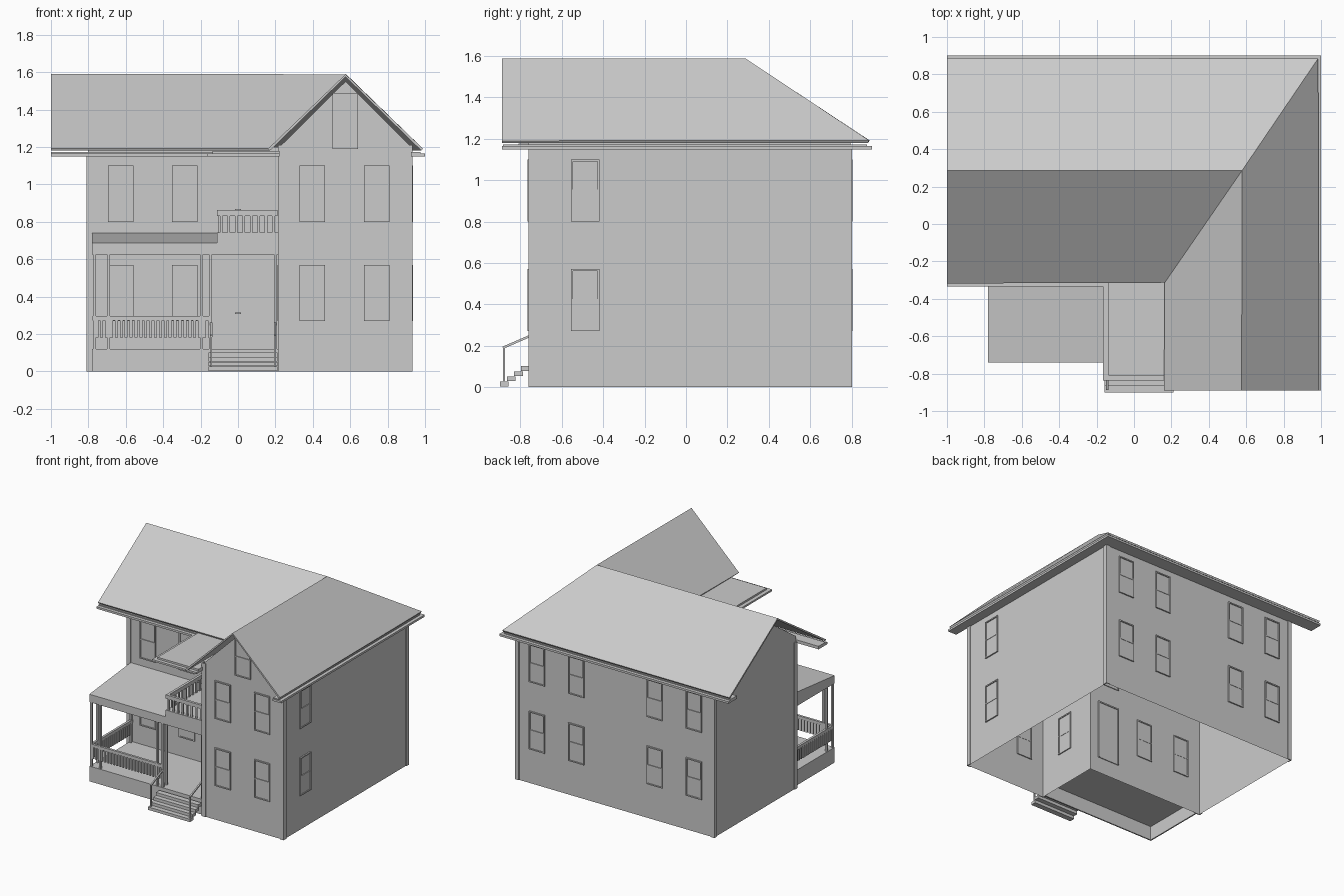
import bpy, bmesh
from mathutils import Matrix, Vector

if "Cube" in bpy.data.objects:
    bpy.data.objects.remove(bpy.data.objects["Cube"])


def mesh_object(name, verts, faces):
    me = bpy.data.meshes.new(name)
    me.from_pydata(verts, [], faces)
    ob = bpy.data.objects.new(name, me)
    bpy.context.collection.objects.link(ob)
    return ob


def boxes(name, items):
    """One object from boxes given as (x0, x1, y0, y1, z0, z1)."""
    bm = bmesh.new()
    for x0, x1, y0, y1, z0, z1 in items:
        m = Matrix.Translation(((x0 + x1) / 2, (y0 + y1) / 2, (z0 + z1) / 2))
        m = m @ Matrix.Diagonal((abs(x1 - x0), abs(y1 - y0), abs(z1 - z0), 1))
        bmesh.ops.create_cube(bm, size=1, matrix=m)
    me = bpy.data.meshes.new(name)
    bm.to_mesh(me)
    bm.free()
    ob = bpy.data.objects.new(name, me)
    bpy.context.collection.objects.link(ob)
    return ob


def beam(name, a, b, t):
    """Square bar between two points."""
    a, b = Vector(a), Vector(b)
    d = b - a
    ob = boxes(name, [(-t / 2, t / 2, -t / 2, t / 2, 0, d.length)])
    ob.matrix_world = Matrix.Translation(a) @ d.to_track_quat('Z', 'Y').to_matrix().to_4x4()
    return ob


def window(axis, plane, out, c, z0, w=0.136, h=0.30):
    """Double-hung window lying along an axis in a wall plane."""
    f = 0.009
    l, r, z1, zm = c - w / 2, c + w / 2, z0 + h, z0 + h / 2
    parts = [(l, l + f, -.008, .01, z0, z1), (r - f, r, -.008, .01, z0, z1),
             (l, r, -.008, .01, z0, z0 + f), (l, r, -.008, .01, z1 - f, z1),
             (l, r, -.004, .008, zm - f / 2, zm + f / 2),
             (l + f, r - f, -.002, .002, zm, z1 - f),
             (l + f, r - f, -.002, .005, z0 + f, zm)]
    res = []
    for a0, a1, d0, d1, b0, b1 in parts:
        p0, p1 = plane + out * d0, plane + out * d1
        res.append((a0, a1, p0, p1, b0, b1) if axis == 'x' else (p0, p1, a0, a1, b0, b1))
    boxes("window", res)


# Wall shell: L-shaped footprint, open below, with gables
XL, XW, XR = -0.803, 0.222, 0.925
YF, YM, YB = -0.755, -0.225, 0.795
foot = [(XL, YM), (XW, YM), (XW, YF), (XR, YF), (XR, YB), (XL, YB)]
n = len(foot)
verts = [(x, y, z) for z in (0, 1.2) for x, y in foot]
faces = [(i, (i + 1) % n, (i + 1) % n + n, i + n) for i in range(n)]
verts += [(0.575, YF, 1.55), (XL, 0.285, 1.55)]
faces += [(8, 9, 12), (11, 6, 13)]
mesh_object("walls", verts, faces)

# Corner boards
b, t = 0.033, 0.007
boards = []
for x, y, sx, sy, top in [(XL, YM, 1, 1, 1.16), (XW, YF, 1, 1, 1.21), (XR, YF, -1, 1, 1.21),
                          (XR, YB, -1, -1, 1.16), (XL, YB, 1, -1, 1.16)]:
    xo, yo = x - sx * t, y - sy * t
    boards += [(xo, xo + sx * b, yo, y, 0, top), (xo, x, yo, yo + sy * b, 0, top)]
boxes("corner_boards", boards)

# Roof: main ridge meeting the front wing, hip and valley on the diagonal
E, P = 1.18, 1.575
roof = mesh_object("roof", [
    (-1, .285, P), (.575, .285, P), (.575, -.89, P), (-1, .88, E), (.98, .88, E),
    (.98, -.89, E), (.17, -.89, E), (.17, -.31, E), (-1, -.31, E)],
    [(0, 3, 4, 1), (1, 4, 5, 2), (2, 6, 7, 1), (0, 1, 7, 8)])
sol = roof.modifiers.new("thickness", 'SOLIDIFY')
sol.thickness = 0.014
sol.offset = -1

# Eaves and gutters
boxes("eaves", [
    (-1, 1, YB, .9, 1.148, 1.164), (XR, 1, -.89, YB, 1.148, 1.164),
    (-1, XW, -.335, YM, 1.148, 1.164),
    (-1, .975, YB, .875, 1.164, 1.172), (XR, .975, -.885, YB, 1.164, 1.172),
    (-1, .17, -.31, YM, 1.164, 1.172)])

# Flat roof over the balcony
boxes("balcony_roof", [(-.135, XW, -.81, YM, 1.164, 1.178), (-.165, XW, -.838, YM, 1.15, 1.164)])

# Windows
for c in (-.628, -.285, .398, .742):
    for z in (.27, .80):
        window('x', YB, 1, c, z)
        window('x', YF if c > .2 else YM, -1, c, z)
window('x', YF, -1, .573, 1.188)
for z in (.27, .80):
    window('y', XR, 1, -.487, z)
window('y', XW, -1, -.51, .27)

# Doors with knobs
for z0, z1, kz in ((.125, .58, .31), (.745, 1.12, .865)):
    boxes("door", [(-.03, .14, YM - .002, YM + .006, z0, z1),
                   (-.04, -.03, YM - .002, YM + .012, z0, z1),
                   (.14, .15, YM - .002, YM + .012, z0, z1),
                   (-.04, .15, YM - .002, YM + .012, z1, z1 + .01),
                   (-.015, .015, YM - .014, YM - .002, kz - .004, kz + .004)])

# Porch base: open below, skirt and floor
boxes("porch_floor", [(-.78, XW, -.74, YM, .11, .12)])
boxes("porch_skirt", [(-.78, XW, -.74, -.73, 0, .11), (-.78, -.77, -.73, YM, 0, .11)])

# Porch posts and header beam
s = .008
boxes("porch_posts", [(x - s, x + s, y - s, y + s, .12, .63) for x, y in [
    (-.768, -.728), (-.692, -.728), (-.768, -.655), (-.194, -.728),
    (-.147, -.728), (-.147, -.68), (.2, -.728), (-.768, -.24)]])
boxes("porch_header", [(-.78, XW, -.74, -.715, .625, .67), (-.78, -.755, -.715, YM, .625, .67),
                       (-.78, XW, -.74, YM, .665, .675)])

# Sloped porch roof
prof = [(-.74, .672), (-.74, .687), (YM, .74), (YM, .672)]
mesh_object("porch_roof", [(x, y, z) for x in (-.78, -.11) for y, z in prof],
            [(0, 1, 2, 3), (7, 6, 5, 4)] + [(i, i + 4, (i + 1) % 4 + 4, (i + 1) % 4) for i in range(4)])

# Balcony floor
boxes("balcony_floor", [(-.112, XW, -.742, YM, .675, .742)])


def railing(name, axis, at, a0, a1, zb, zt, count, w, depth, cap):
    """Balusters under a top rail; axis is the running direction."""
    items = [(a0, a1, zt - cap, zt, depth)]
    step = (a1 - a0) / count
    for i in range(count):
        c = a0 + step * (i + .5)
        items.append((c - w / 2, c + w / 2, zb, zt - cap, depth * .5))
    boxes(name, [(p, q, at - d / 2, at + d / 2, z0, z1) if axis == 'x'
                 else (at - d / 2, at + d / 2, p, q, z0, z1) for p, q, z0, z1, d in items])


# Porch and balcony railings
railing("porch_front_railing", 'x', -.728, -.768, -.14, .18, .297, 24, .016, .018, .024)
railing("porch_side_railing", 'y', -.768, -.728, YM, .18, .297, 20, .016, .018, .024)
railing("balcony_front_railing", 'x', -.732, -.11, .21, .742, .862, 8, .014, .02, .03)
railing("balcony_side_railing", 'y', -.102, -.742, YM, .742, .862, 12, .014, .02, .03)

# Front steps
boxes("steps", [(-.157, .21, -.9 + i * .034, -.857 + i * .034, .003 + i * .025, .026 + i * .025)
                for i in range(4)])

# Stair handrails
for x in (-.143, .198):
    beam("stair_post", (x, -.88, .02), (x, -.88, .195), .01)
    beam("stair_handrail", (x, -.885, .19), (x, -.735, .255), .011)
